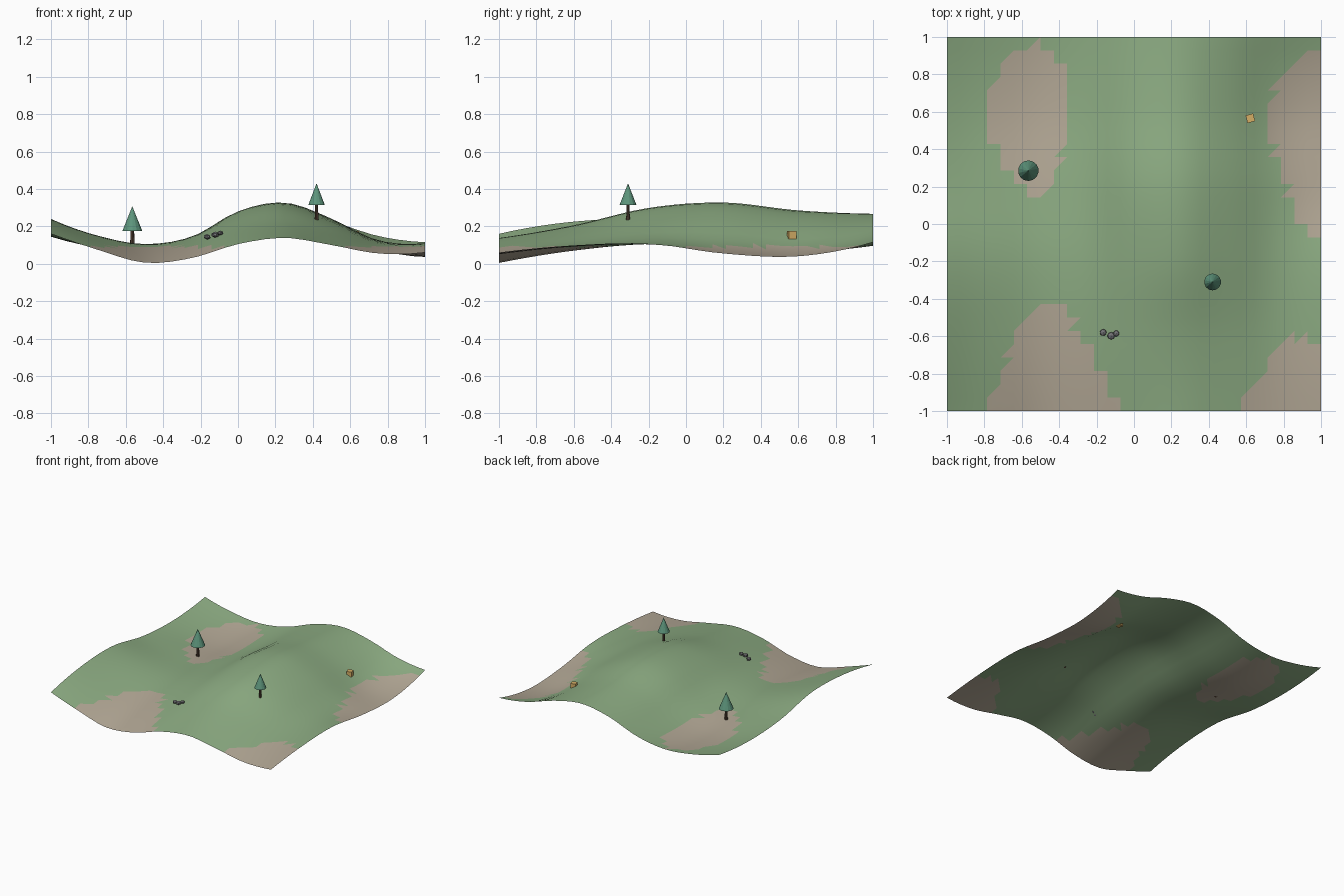
import bpy, bmesh, math, random
from math import floor

if "Cube" in bpy.data.objects:
    bpy.data.objects.remove(bpy.data.objects["Cube"])

random.seed(4)


def material(name, r, g, b):
    m = bpy.data.materials.new(name)
    m.diffuse_color = (r, g, b, 1)
    m.use_nodes = True
    m.node_tree.nodes["Principled BSDF"].inputs["Base Color"].default_value = m.diffuse_color
    return m


GRASS = material("grass", 0.27, 0.42, 0.23)
SAND = material("sand", 0.46, 0.40, 0.31)
STONE = material("stone", 0.36, 0.33, 0.36)
ROCK = material("rock", 0.17, 0.17, 0.18)
BARK = material("bark", 0.10, 0.06, 0.04)
LEAF = material("leaf", 0.11, 0.30, 0.20)
WOOD = material("wood", 0.66, 0.42, 0.13)

# Control heights: rows run y = -1..1, columns run x = -1..1
HEIGHTS = [
    [.160, .075, .006, .030, .105, .138, .100, .055, .060],
    [.225, .125, .070, .098, .180, .205, .160, .100, .098],
    [.235, .150, .105, .140, .252, .298, .225, .125, .107],
    [.165, .112, .088, .140, .280, .326, .240, .113, .055],
    [.145, .086, .065, .122, .242, .284, .205, .080, .040],
    [.180, .120, .096, .135, .226, .268, .225, .148, .115],
]


def spline(p, u):
    """Smooth curve through evenly spaced values, u in -1..1."""
    n = len(p) - 1
    q = [3 * p[0] - 3 * p[1] + p[2]] + list(p) + [3 * p[-1] - 3 * p[-2] + p[-3]]
    t = (u + 1) / 2 * n
    i = min(max(floor(t), 0), n - 1)
    t -= i
    a, b, c, d = q[i:i + 4]
    return b + 0.5 * t * (c - a + t * (2 * a - 5 * b + 4 * c - d + t * (3 * (b - c) + d - a)))


def height(x, y):
    return max(0.0, spline([spline(row, x) for row in HEIGHTS], y))


def finish(bm, name, mats, smooth=False):
    me = bpy.data.meshes.new(name)
    for f in bm.faces:
        f.smooth = smooth
    bm.to_mesh(me)
    bm.free()
    for m in mats:
        me.materials.append(m)
    ob = bpy.data.objects.new(name, me)
    bpy.context.collection.objects.link(ob)
    return ob


# Terrain sheet: triangles coloured by their height
N = 28
bm = bmesh.new()
grid = []
for j in range(N + 1):
    y = -1 + 2 * j / N
    grid.append([bm.verts.new((x, y, height(x, y))) for x in (-1 + 2 * i / N for i in range(N + 1))])
for j in range(N):
    for i in range(N):
        a, b = grid[j][i], grid[j][i + 1]
        c, d = grid[j + 1][i + 1], grid[j + 1][i]
        for tri in ((a, b, c), (a, c, d)):
            f = bm.faces.new(tri)
            z = sum(v.co.z for v in tri) / 3
            f.material_index = 1 if z < 0.092 else 2 if z > 0.327 else 0
finish(bm, "terrain", [GRASS, SAND, STONE], smooth=True)


def cone(name, x, y, z0, z1, r1, r2, sides, mat):
    bm = bmesh.new()
    bmesh.ops.create_cone(bm, cap_ends=True, segments=sides, radius1=r1, radius2=r2, depth=z1 - z0)
    finish(bm, name, [mat]).location = (x, y, (z0 + z1) / 2)


# Trees: thin trunk and a cone of leaves
for k, (x, y, top, total, r) in enumerate([(-.565, .285, .307, .225, .055), (.42, -.31, .43, .195, .045)], 1):
    split = top - total * 0.59
    cone(f"tree_{k}_trunk", x, y, top - total, split + 0.005, r * 0.22, r * 0.18, 8, BARK)
    cone(f"tree_{k}_crown", x, y, split, top, r, 0, 14, LEAF)

# Rocks: small squashed faceted stones
for k, (x, y, z, r) in enumerate([(-.165, -.58, .144, .020), (-.122, -.598, .155, .022), (-.095, -.585, .164, .018)], 1):
    bm = bmesh.new()
    bmesh.ops.create_icosphere(bm, subdivisions=1, radius=r)
    ob = finish(bm, f"rock_{k}", [ROCK])
    ob.location = (x, y, z)
    ob.scale.z = 0.75
    ob.rotation_euler.z = random.uniform(0, math.pi)

# Crate
bm = bmesh.new()
bmesh.ops.create_cube(bm, size=0.042)
crate = finish(bm, "crate", [WOOD])
crate.location = (.622, .565, .153)
crate.rotation_euler.z = math.radians(15)
